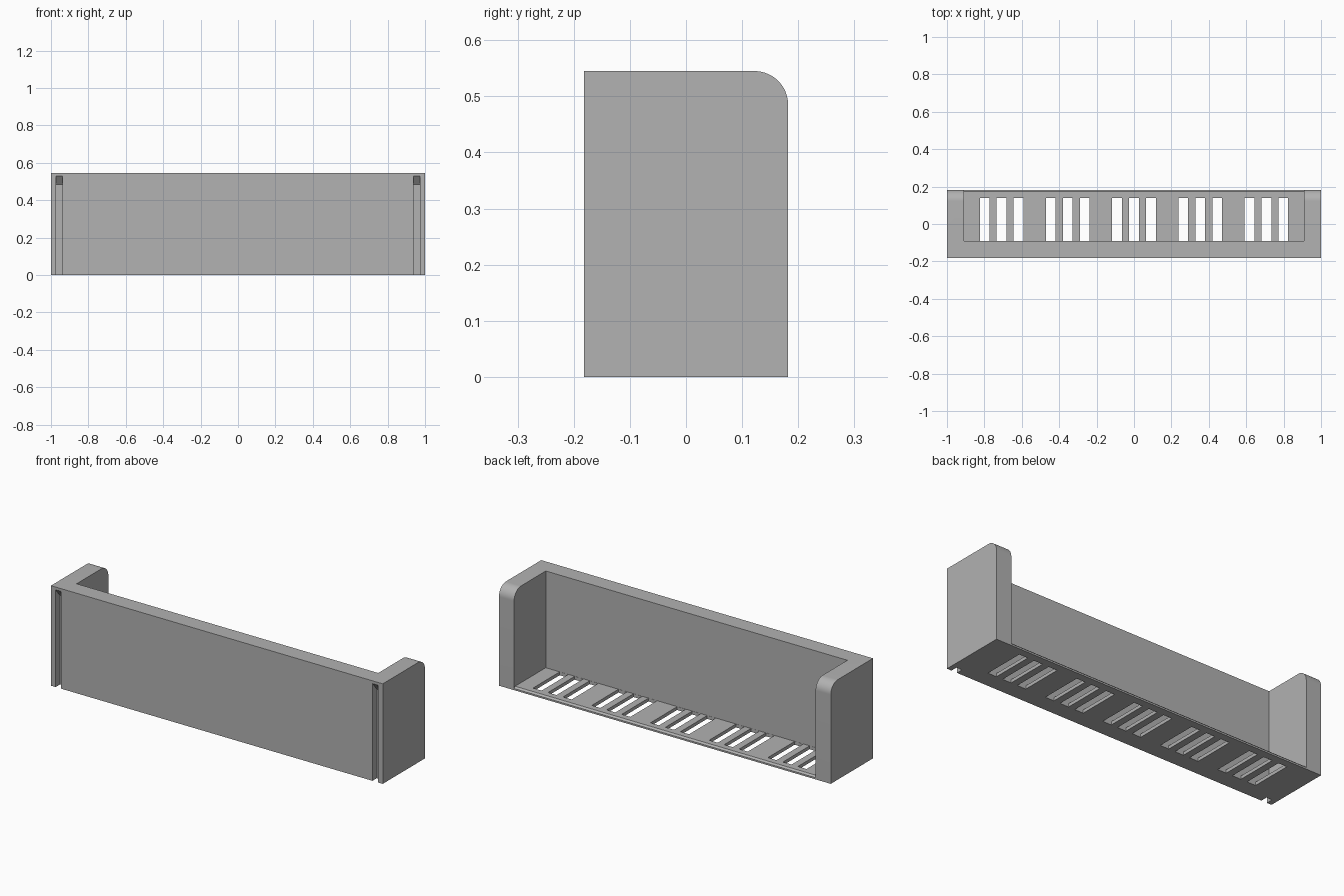
import bpy
import bmesh
import math

cube = bpy.data.objects.get("Cube")
if cube:
    bpy.data.objects.remove(cube, do_unlink=True)

grey = bpy.data.materials.new("plain grey")
grey.use_nodes = True
colour = (0.445, 0.445, 0.445, 1)
grey.diffuse_color = colour
grey.node_tree.nodes["Principled BSDF"].inputs["Base Color"].default_value = colour

HALF_DEPTH = 0.182
HEIGHT = 0.545
WALL = 0.091
FLOOR = 0.018
RADIUS = 0.06


def prisms(name, profile, spans):
    """Extrude a (y, z) profile along each x span into one object."""
    bm = bmesh.new()
    for x0, x1 in spans:
        face = bm.faces.new([bm.verts.new((x0, y, z)) for y, z in profile])
        new = bmesh.ops.extrude_face_region(bm, geom=[face])["geom"]
        verts = [v for v in new if isinstance(v, bmesh.types.BMVert)]
        bmesh.ops.translate(bm, verts=verts, vec=(x1 - x0, 0, 0))
    bmesh.ops.recalc_face_normals(bm, faces=bm.faces)
    mesh = bpy.data.meshes.new(name)
    bm.to_mesh(mesh)
    bm.free()
    mesh.materials.append(grey)
    obj = bpy.data.objects.new(name, mesh)
    bpy.context.collection.objects.link(obj)
    return obj


def box(y0, y1, z0, z1):
    return [(y0, z0), (y1, z0), (y1, z1), (y0, z1)]


# Tray body with rounded upper back corners
arc = [(HALF_DEPTH - RADIUS + RADIUS * math.cos(a), HEIGHT - RADIUS + RADIUS * math.sin(a))
       for a in (math.pi / 2 * i / 16 for i in range(17))]
outline = [(-HALF_DEPTH, 0), (HALF_DEPTH, 0)] + arc + [(-HALF_DEPTH, HEIGHT)]
tray = prisms("tray_body", outline, [(-1, 1)])

# Open interior, with a small bevel on the floor's back edge
inside = 1 - WALL
cavity = prisms("cavity_cutter",
                [(WALL - HALF_DEPTH, FLOOR), (HALF_DEPTH - 0.009, FLOOR),
                 (HALF_DEPTH, FLOOR - 0.009), (0.3, FLOOR - 0.009),
                 (0.3, 0.7), (WALL - HALF_DEPTH, 0.7)],
                [(-inside, inside)])

# Five groups of three drain slots
centres = [g * 0.354 + s * 0.0905 for g in range(-2, 3) for s in (-1, 0, 1)]
slots = prisms("slot_cutter", box(-0.09, 0.14, -0.1, 0.1),
               [(c - 0.026, c + 0.026) for c in centres])

# Mounting grooves in the front, with sloping tops
grooves = prisms("groove_cutter",
                 [(-0.3, -0.1), (-0.145, -0.1), (-0.145, 0.485),
                  (-0.182, 0.53), (-0.219, 0.575), (-0.3, 0.575)],
                 [(-0.972, -0.938), (0.938, 0.972)])

for cutter in (cavity, slots, grooves):
    mod = tray.modifiers.new(cutter.name, "BOOLEAN")
    mod.operation = "DIFFERENCE"
    mod.solver = "EXACT"
    mod.object = cutter

# Apply the cuts and remove the cutters
bpy.ops.object.select_all(action="DESELECT")
tray.select_set(True)
bpy.context.view_layer.objects.active = tray
for mod in list(tray.modifiers):
    bpy.ops.object.modifier_apply(modifier=mod.name)
for cutter in (cavity, slots, grooves):
    bpy.data.objects.remove(cutter, do_unlink=True)
bpy.ops.object.shade_smooth_by_angle(angle=math.radians(30))
